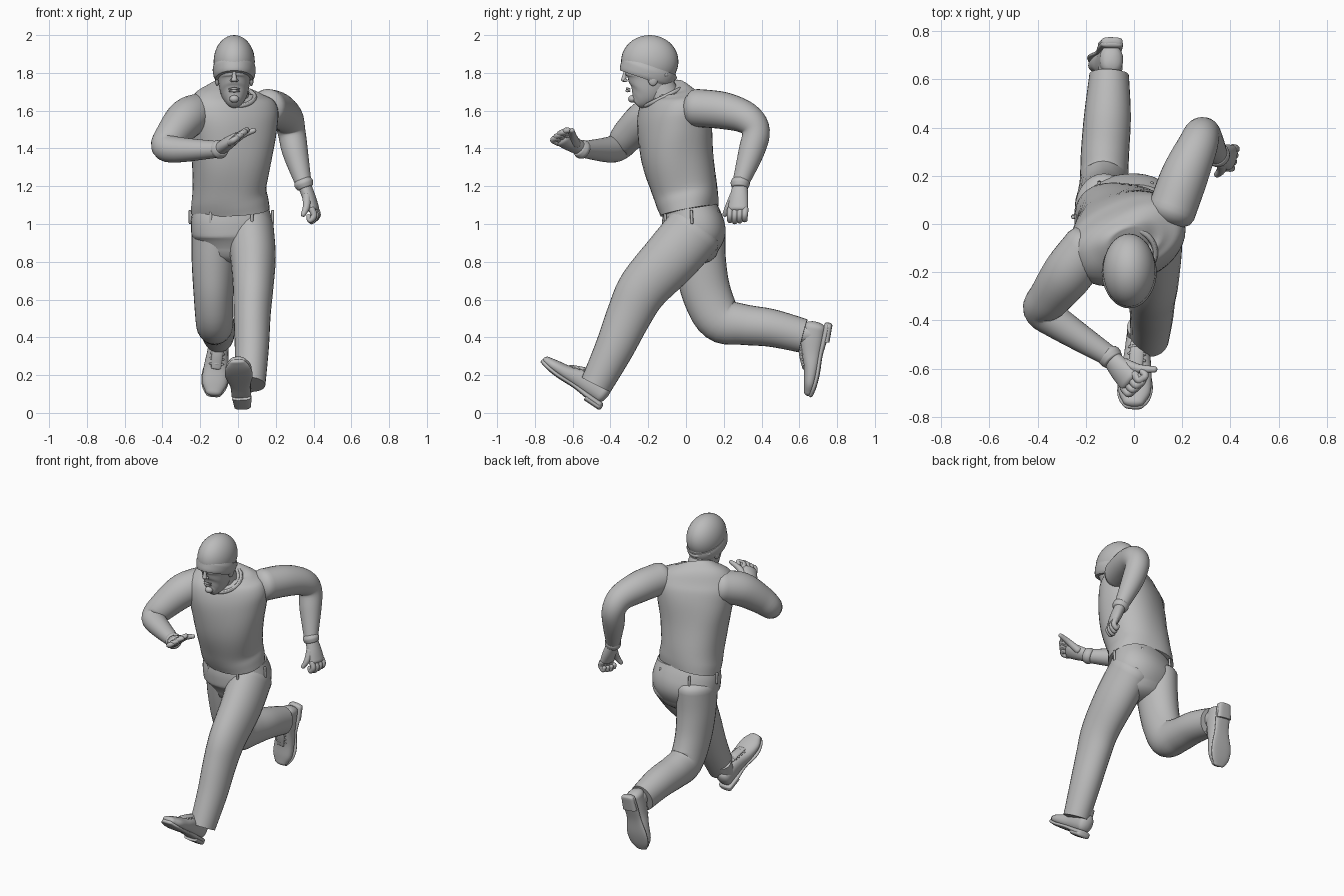
import bpy, bmesh, math
from mathutils import Vector, Matrix

if "Cube" in bpy.data.objects:
    bpy.data.objects.remove(bpy.data.objects["Cube"])

grey = bpy.data.materials.new("plain_grey")
grey.use_nodes = True
grey.diffuse_color = (0.5, 0.5, 0.5, 1)
bsdf = next(n for n in grey.node_tree.nodes if n.type == 'BSDF_PRINCIPLED')
bsdf.inputs["Base Color"].default_value = grey.diffuse_color
X = Vector((1, 0, 0))


def finish(name, bm):
    bmesh.ops.recalc_face_normals(bm, faces=bm.faces)
    mesh = bpy.data.meshes.new(name)
    bm.to_mesh(mesh)
    bm.free()
    for p in mesh.polygons:
        p.use_smooth = True
    mesh.set_sharp_from_angle(angle=math.radians(50))
    mesh.materials.append(grey)
    obj = bpy.data.objects.new(name, mesh)
    bpy.context.scene.collection.objects.link(obj)
    return obj


def spline(keys, steps):
    """Catmull-Rom samples through equal-length tuples."""
    out = []
    last = len(keys) - 1
    for i in range(last):
        a, b, c, d = (keys[min(max(i + k, 0), last)] for k in (-1, 0, 1, 2))
        for s in range(steps):
            t = s / steps
            out.append([0.5 * (2*q + (r - p)*t + (2*p - 5*q + 4*r - w)*t*t
                               + (3*q - p - 3*r + w)*t**3)
                        for p, q, r, w in zip(a, b, c, d)])
    return out + [list(keys[-1])]


def tube(name, keys, side=X, power=2, start=0.0, end=0.0, seg=28, steps=5):
    """Loft ellipses (x, y, z, side radius, other radius, twist) along a path."""
    full = []
    for k in keys:
        k = tuple(k) + ((k[3],) if len(k) == 4 else ())
        full.append(k + ((0,) if len(k) == 5 else ()))
    pts = spline(full, steps)
    pos = [Vector(p[:3]) for p in pts]
    tan = [(pos[min(i + 1, len(pos) - 1)] - pos[max(i - 1, 0)]).normalized()
           for i in range(len(pos))]
    rings = [(c, t, p[3], p[4], p[5]) for c, t, p in zip(pos, tan, pts)]

    def dome(ring, amount):
        c, t, a, b, w = ring
        res = []
        for deg in (25, 50, 70, 84):
            f = math.radians(deg)
            res.append((c + t * amount * min(a, b) * math.sin(f), t,
                        a * math.cos(f), b * math.cos(f), w))
        return res

    if start:
        rings = dome(rings[0], -start)[::-1] + rings
    if end:
        rings += dome(rings[-1], end)
    bm = bmesh.new()
    loops = []
    for c, t, a, b, w in rings:
        s = (side - t * side.dot(t)).normalized()
        s = Matrix.Rotation(math.radians(w), 3, t) @ s
        u = t.cross(s)
        loop = []
        for k in range(seg):
            f = 2 * math.pi * k / seg
            cs, sn = math.cos(f), math.sin(f)
            loop.append(bm.verts.new(
                c + s * a * math.copysign(abs(cs) ** (2 / power), cs)
                + u * b * math.copysign(abs(sn) ** (2 / power), sn)))
        loops.append(loop)
    for l, m in zip(loops, loops[1:]):
        for k in range(seg):
            n = (k + 1) % seg
            bm.faces.new((l[k], l[n], m[n], m[k]))
    bm.faces.new(loops[0][::-1])
    bm.faces.new(loops[-1])
    return finish(name, bm)


def ball(name, loc, size, cut=None):
    bm = bmesh.new()
    bmesh.ops.create_uvsphere(bm, u_segments=32, v_segments=20, radius=1)
    bm.transform(Matrix.Translation(loc) @ Matrix.Diagonal((*size, 1)))
    if cut:
        bmesh.ops.bisect_plane(bm, geom=bm.verts[:] + bm.edges[:] + bm.faces[:],
                               plane_co=cut[0], plane_no=cut[1], clear_inner=True)
    return finish(name, bm)


# Torso garment, twisted against the hips
tube("sleeveless_top", [
    (-.04, .018, 1.07, .208, .152, -10), (-.043, .008, 1.12, .204, .164, -6),
    (-.045, -.01, 1.2, .195, .175, 0), (-.035, -.045, 1.35, .212, .187, 12),
    (-.03, -.06, 1.5, .238, .182, 22), (-.03, -.065, 1.6, .25, .162, 24),
    (-.03, -.065, 1.67, .218, .125, 24), (-.025, -.07, 1.712, .145, .09, 20),
    (-.02, -.075, 1.728, .08, .06, 10)], power=2.3, seg=40)
bpy.ops.mesh.primitive_torus_add(location=(-.02, -.118, 1.672), rotation=(.46, 0, 0),
                                 major_radius=.108, minor_radius=.012)
collar = bpy.context.object
collar.name = "collar"
collar.data.materials.append(grey)
bpy.ops.object.shade_smooth_by_angle()

# Hips and trousers
tube("trouser_seat", [
    (-.035, .022, 1.085, .2, .14, -10), (-.035, .032, 1.02, .214, .158, -10),
    (-.03, .045, .94, .212, .163, -8), (-.03, .045, .86, .165, .125, -4)],
    power=2.2, end=.6, seg=40)
tube("left_trouser_leg", [
    (.065, .05, .97, .125, .155), (.08, -.08, .82, .12, .15),
    (.08, -.225, .66, .107, .135), (.075, -.3, .52, .098, .12),
    (.073, -.38, .34, .09, .103), (.065, -.475, .15, .08, .085)], start=.5)
tube("right_trouser_leg", [
    (-.125, .06, .97, .12, .15), (-.13, .075, .8, .115, .137),
    (-.13, .11, .63, .105, .13), (-.125, .18, .497, .1, .122),
    (-.12, .3, .468, .1, .108), (-.11, .45, .45, .097, .1),
    (-.103, .62, .408, .082, .09)], start=.5)
for i in range(6):
    a = math.radians(60 * i)
    x, y = -.035 + .218 * math.cos(a), .032 + .162 * math.sin(a)
    tube("belt_loop", [(x, y, 1.005, .008), (x, y - .004, 1.07, .008)],
         start=.6, end=.6, seg=8, steps=2)

# Arms
tube("left_arm", [
    (.155, .05, 1.615, .1), (.21, .2, 1.6, .098), (.262, .32, 1.56, .084),
    (.283, .37, 1.49, .074), (.303, .345, 1.38, .068), (.345, .29, 1.22, .044)],
    start=.6)
tube("right_arm", [
    (-.19, -.09, 1.595, .1), (-.27, -.2, 1.56, .106), (-.345, -.3, 1.475, .09),
    (-.384, -.357, 1.41, .075), (-.31, -.415, 1.393, .067), (-.1, -.55, 1.395, .043)],
    start=.6)


def hand(name, wrist, knuckle, across, curl, thumb):
    wrist, knuckle, across, curl = map(Vector, (wrist, knuckle, across, curl))
    fwd = (knuckle - wrist).normalized()
    across = (across - fwd * across.dot(fwd)).normalized()
    mid = wrist.lerp(knuckle, .55)
    tube(name + "_cuff", [(*(wrist - fwd * .018), .046), (*wrist, .051),
                          (*(wrist + fwd * .022), .045)], start=.2, end=.2)
    tube(name + "_palm", [(*wrist, .038, .034), (*mid, .05, .034),
                          (*knuckle, .054, .028)], side=across, end=.6)
    for i in range(4):
        base = knuckle + across * (i - 1.5) * .027
        reach = .042 - .004 * abs(i - 1.2)
        p = base + fwd * reach
        q = p + curl.normalized() * reach * .9
        r = q - fwd * reach * .6
        tube(name + "_finger", [(*base, .018), (*p, .0165), (*q, .015), (*r, .013)],
             side=across, start=.6, end=.9, seg=12)
    tube(name + "_thumb", [(*t, r) for t, r in zip(thumb, (.024, .019, .013))],
         side=across, start=.6, end=.9, seg=14)


hand("left_hand", (.348, .287, 1.215), (.4, .275, 1.08), (.25, .95, 0), (-.5, 0, -.6),
     [(.365, .255, 1.15), (.362, .225, 1.09), (.345, .205, 1.05)])
hand("right_hand", (-.1, -.55, 1.395), (-.02, -.65, 1.45), (-.6, -.5, -.5), (.6, .5, .35),
     [(-.04, -.58, 1.425), (.02, -.6, 1.47), (.085, -.603, 1.495)])


# Shoes, laid out from heel to toe
def shoe(name, heel, along, up):
    o, along, up = map(Vector, (heel, along, up))
    along.normalize()
    up = (up - along * up.dot(along)).normalized()
    side = along.cross(up)

    def at(a, h, *radii):
        return (*(o + along * a + up * h), *radii)

    tube(name + "_upper", [
        at(.035, .078, .048, .06), at(.1, .08, .052, .064), at(.17, .072, .056, .056),
        at(.25, .058, .066, .042), at(.33, .053, .067, .033), at(.38, .052, .045, .024)],
        side, 2.3, .6, .9)
    tube(name + "_sole", [
        at(.015, .016, .046, .016), at(.09, .018, .052, .016), at(.18, .024, .053, .013),
        at(.28, .022, .073, .013), at(.35, .028, .066, .013), at(.395, .038, .04, .012)],
        side, 2.6, .9, .9)
    tube(name + "_heel", [at(.012, .006, .044, .018), at(.1, .006, .05, .018)],
         side, 3, .7)
    tube(name + "_ankle", [at(.075, .09, .05, .055), at(.085, .17, .048, .05)], side)
    tube(name + "_tongue", [at(.14, .135, .03, .012), at(.19, .122, .03, .014),
                            at(.26, .098, .026, .008)], side, 2, .8, .8)
    for i in range(4):
        mid = o + along * (.16 + .026 * i) + up * (.142 - .01 * i)
        tube(name + "_lace", [(*(mid - side * .034 - up * .012), .006), (*mid, .006),
                              (*(mid + side * .034 - up * .012), .006)],
             up, 2, .8, .8, 8, 4)


shoe("left_shoe", (.025, -.45, .022), (-.07, -.83, .55), (0, .55, .83))
shoe("right_shoe", (-.09, .765, .475), (-.1, -.17, -.97), (0, -.98, .17))

# Neck and head
tube("neck", [(-.02, -.08, 1.6, .1, .1), (-.02, -.115, 1.67, .08, .085),
              (-.02, -.155, 1.78, .07, .075)])
tube("head", [
    (-.02, -.262, 1.642, .03, .035), (-.02, -.24, 1.662, .052, .062),
    (-.02, -.212, 1.7, .073, .1), (-.02, -.19, 1.76, .086, .127),
    (-.02, -.188, 1.82, .092, .134), (-.02, -.188, 1.9, .085, .125)],
    power=2.1, start=.25, end=.4)
tube("nose", [(-.02, -.318, 1.815, .009), (-.02, -.326, 1.785, .011),
              (-.02, -.33, 1.762, .016, .014)], start=.8, end=.7, seg=14)
for name, z, r in (("upper_lip", 1.717, .007), ("lower_lip", 1.705, .008)):
    tube(name, [(-.047, -.296, z - .002, .003), (-.02, -.312, z, r), (.007, -.296, z - .002, .003)],
         Vector((0, 0, 1)), 2, .8, .8, 10)
ball("chin", (-.02, -.284, 1.662), (.026, .022, .02))
for s, label in ((1, "left_"), (-1, "right_")):
    x = -.02 + s * .036
    ball(label + "eye", (x, -.299, 1.797), (.015, .009, .008))
    tube(label + "brow", [(x - s * .02, -.316, 1.815, .008), (x, -.311, 1.82, .009),
                          (x + s * .024, -.292, 1.815, .006)], start=.8, end=.8, seg=10)
    ball(label + "nostril", (-.02 + s * .013, -.32, 1.76), (.009, .011, .008))
    ball(label + "ear", (-.02 + s * .09, -.175, 1.765), (.013, .026, .034))

# Knitted hat with a turned-up band
axis = Vector((0, .35, .94))
ball("hat_crown", (-.02, -.192, 1.86), (.109, .152, .14), ((-.02, -.21, 1.79), axis))
tube("hat_band", [(-.02, -.218, 1.768, .1, .138), (-.02, -.212, 1.785, .109, .146),
                  (-.02, -.2, 1.815, .114, .151), (-.02, -.192, 1.838, .11, .148)], seg=40)
tube("hat_fold", [(-.1, -.11, 1.79, .012), (-.02, -.064, 1.775, .016), (.06, -.11, 1.79, .012)],
     Vector((0, 0, 1)), 2, .8, .8, 12)
